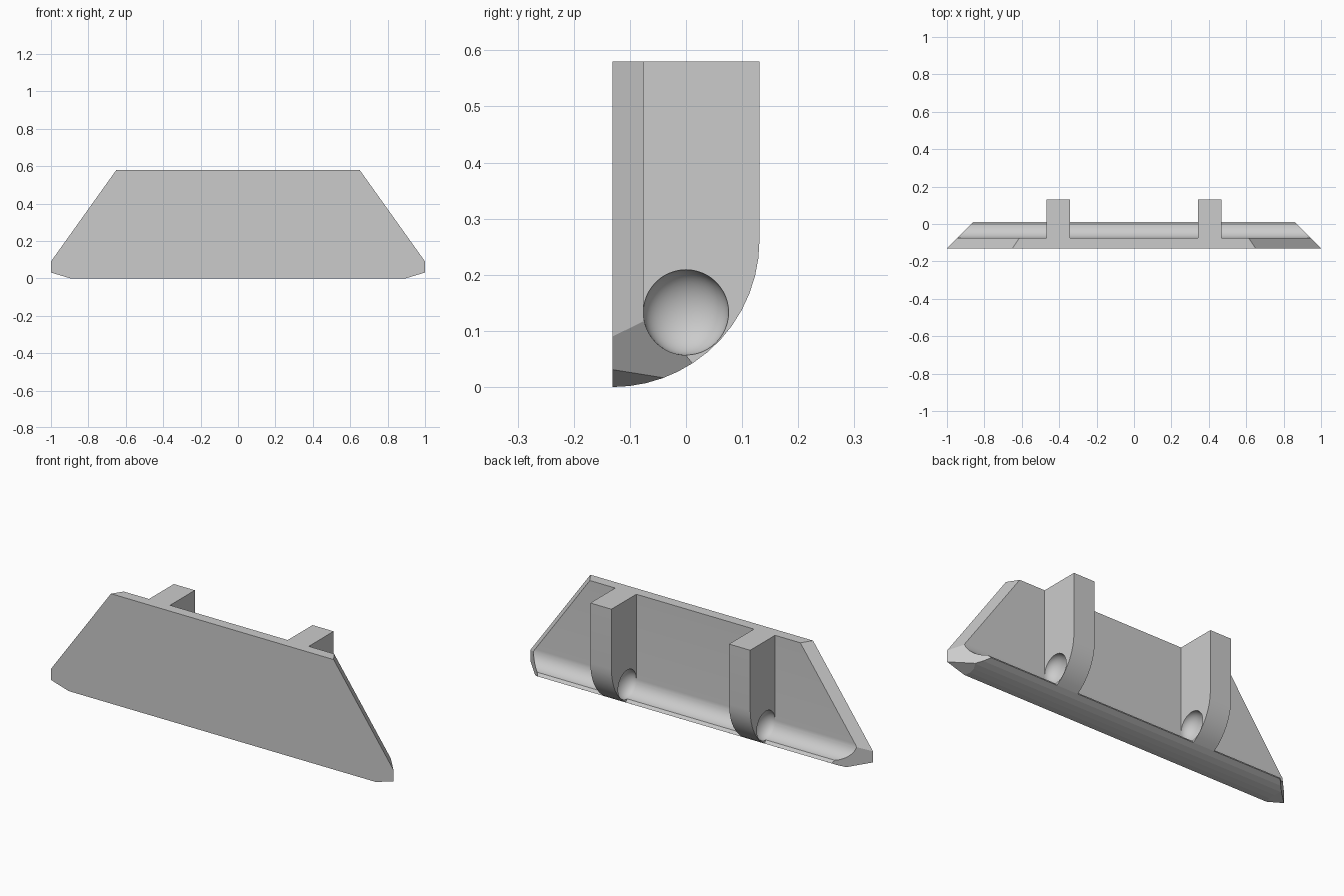
import bpy, bmesh, math
from mathutils import Vector

if "Cube" in bpy.data.objects:
    bpy.data.objects.remove(bpy.data.objects["Cube"])

FRONT, BACK, TOP = -0.131, 0.131, 0.58
R_OUT, R_PIN, PIN_Z = 0.262, 0.076, 0.133
LIP = -57  # angle where the trough lip meets the rounded underside


def arc(cy, cz, r, a0, a1, n):
    return [(cy + r * math.cos(math.radians(a0 + (a1 - a0) * i / n)),
             cz + r * math.sin(math.radians(a0 + (a1 - a0) * i / n)))
            for i in range(n + 1)]


def extrude_profile(name, profile, x0, x1, cuts=()):
    """Extrude a (y, z) profile along x, then trim it with capped planes."""
    bm = bmesh.new()
    face = bm.faces.new([bm.verts.new((x0, y, z)) for y, z in profile])
    ext = bmesh.ops.extrude_face_region(bm, geom=[face])
    verts = [g for g in ext["geom"] if isinstance(g, bmesh.types.BMVert)]
    bmesh.ops.translate(bm, vec=(x1 - x0, 0, 0), verts=verts)
    for co, no in cuts:
        geom = bm.verts[:] + bm.edges[:] + bm.faces[:]
        cut = bmesh.ops.bisect_plane(bm, geom=geom, dist=1e-6, plane_co=co,
                                     plane_no=no, clear_outer=True)
        edges = [g for g in cut["geom_cut"] if isinstance(g, bmesh.types.BMEdge)]
        bmesh.ops.holes_fill(bm, edges=edges, sides=0)
    bmesh.ops.recalc_face_normals(bm, faces=bm.faces[:])
    mesh = bpy.data.meshes.new(name)
    bm.to_mesh(mesh)
    bm.free()
    obj = bpy.data.objects.new(name, mesh)
    bpy.context.collection.objects.link(obj)
    return obj


def smooth(obj, angle):
    bpy.ops.object.select_all(action='DESELECT')
    obj.select_set(True)
    bpy.context.view_layer.objects.active = obj
    bpy.ops.object.shade_smooth_by_angle(angle=math.radians(angle))


# Front plate with a rounded underside and a concave trough behind it
plate_profile = ([(FRONT, TOP)]
                 + arc(FRONT, R_OUT, R_OUT, -90, LIP, 5)
                 + arc(0, PIN_Z, R_PIN, -90, -180, 16)
                 + [(-R_PIN, TOP)])
cuts = []
for s in (-1, 1):
    cuts += [
        # mitred end, sloping side, clipped lower corner
        (Vector((s, FRONT, 0)), Vector((s, 1, 0))),
        (Vector((s, FRONT, 0.09)), Vector((s * 0.49, 0.49 * 0.65, 0.35))),
        (Vector((s, FRONT, 0.031)), Vector((s * 0.3, 0.14, -1))),
    ]
plate = extrude_profile("front_plate", plate_profile, -1.05, 1.05, cuts)
smooth(plate, 6.2)

# Two ribs, each with a rounded socket in both side faces
rib_profile = ([(-R_PIN - 0.005, TOP)]
               + arc(0, PIN_Z, R_PIN + 0.005, -180, -90, 12)
               + arc(FRONT, R_OUT, R_OUT, LIP, 0, 8)
               + [(BACK, TOP)])
for side, s in (("left", -1), ("right", 1)):
    rib = extrude_profile(side + "_rib", rib_profile, s * 0.405 - 0.0615, s * 0.405 + 0.0615)
    for end in (-1, 1):
        bpy.ops.mesh.primitive_uv_sphere_add(
            segments=48, ring_count=24, radius=1,
            location=(s * 0.405 + end * 0.0615, 0, PIN_Z), rotation=(0, math.pi / 2, 0))
        cutter = bpy.context.object
        cutter.name = "socket_cutter"
        cutter.scale = (R_PIN, R_PIN, 0.055)
        cutter.hide_render = True
        mod = rib.modifiers.new("socket", 'BOOLEAN')
        mod.operation = 'DIFFERENCE'
        mod.solver = 'EXACT'
        mod.object = cutter
        bpy.ops.object.select_all(action='DESELECT')
        rib.select_set(True)
        bpy.context.view_layer.objects.active = rib
        bpy.ops.object.modifier_apply(modifier=mod.name)
        bpy.data.objects.remove(cutter)
    smooth(rib, 20)
